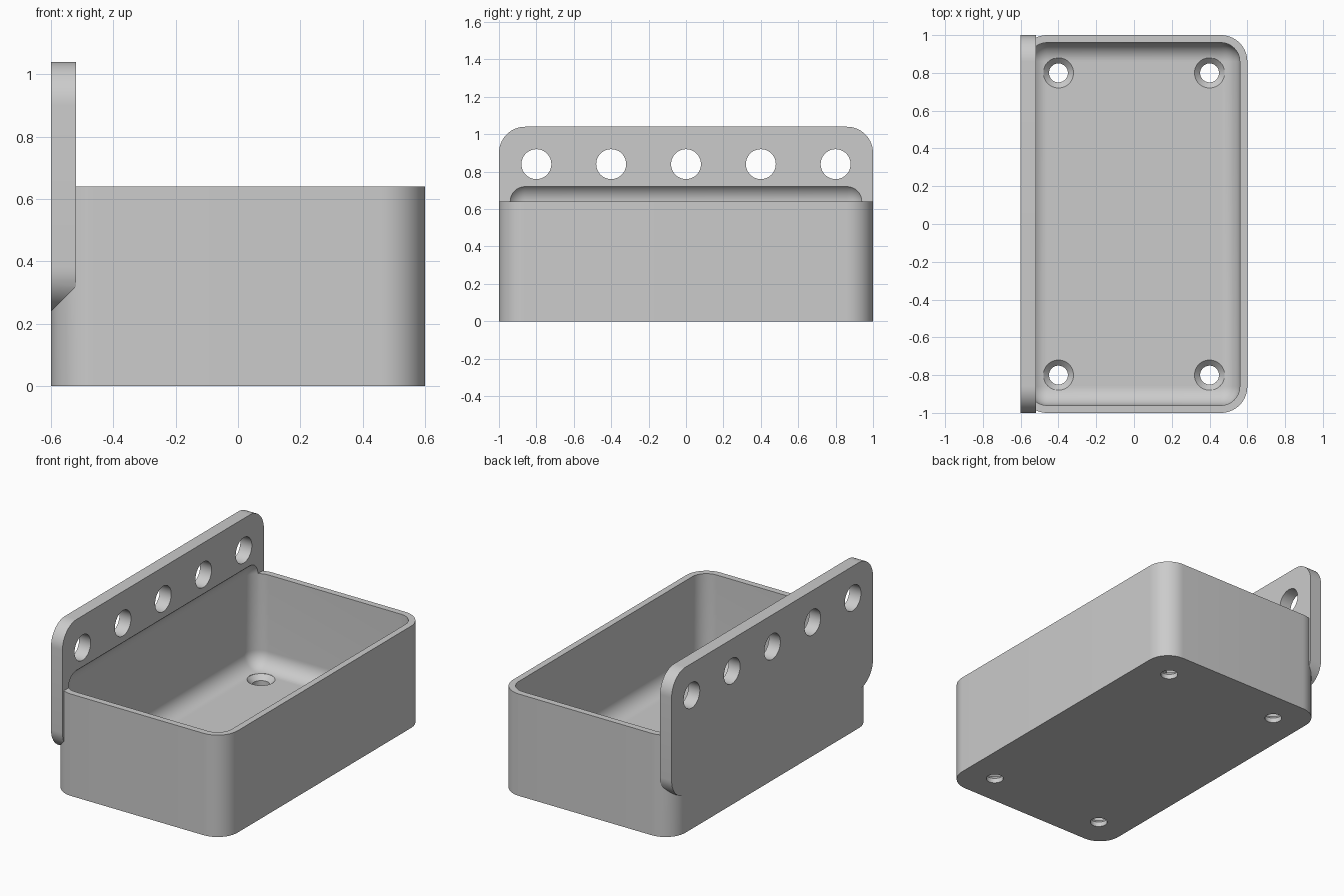
import bpy, bmesh
from math import pi, radians
from mathutils import Matrix, Vector

default = bpy.data.objects.get("Cube")
if default:
    bpy.data.objects.remove(default, do_unlink=True)

grey = bpy.data.materials.new("plain grey")
grey.use_nodes = True
colour = (0.6, 0.6, 0.6, 1)
grey.diffuse_color = colour
grey.node_tree.nodes["Principled BSDF"].inputs["Base Color"].default_value = colour


def make_object(name, bm):
    bmesh.ops.recalc_face_normals(bm, faces=bm.faces)
    mesh = bpy.data.meshes.new(name)
    bm.to_mesh(mesh)
    bm.free()
    mesh.materials.append(grey)
    obj = bpy.data.objects.new(name, mesh)
    bpy.context.collection.objects.link(obj)
    return obj


def rounded_block(name, low, high, radius, axis=None, segments=14):
    """Block with rounded edges: only those along one axis, or all of them."""
    low, high = Vector(low), Vector(high)
    bm = bmesh.new()
    bmesh.ops.create_cube(bm, size=1)
    bmesh.ops.scale(bm, vec=high - low, verts=bm.verts)
    bmesh.ops.translate(bm, vec=(low + high) / 2, verts=bm.verts)
    edges = [e for e in bm.edges if axis is None or
             abs((e.verts[0].co - e.verts[1].co).normalized()[axis]) > 0.9]
    bmesh.ops.bevel(bm, geom=edges, offset=radius, segments=segments,
                    profile=0.5, affect='EDGES')
    return make_object(name, bm)


def combine(target, other, operation):
    """Apply a boolean to the target, then discard the helper."""
    other.hide_render = True
    mod = target.modifiers.new(operation.lower(), 'BOOLEAN')
    mod.operation = operation
    mod.solver = 'EXACT'
    mod.object = other
    bpy.context.view_layer.objects.active = target
    bpy.ops.object.modifier_apply(modifier=mod.name)
    bpy.data.objects.remove(other, do_unlink=True)


# Tray body with rounded upright corners
tray = rounded_block("wall_tray", (-0.6, -1, 0), (0.6, 1, 0.64), 0.14, axis=2)

# Upright mounting plate along the left edge
plate = rounded_block("mounting_plate", (-0.6, -1, 0.24), (-0.52, 1, 1.04), 0.14, axis=0)
combine(tray, plate, 'UNION')

# Hollow inside, filleted all round, also biting into the plate
cavity = rounded_block("cavity_cutter", (-0.56, -0.96, 0.06), (0.56, 0.96, 0.74), 0.1)
combine(tray, cavity, 'DIFFERENCE')

# Row of five holes through the plate
bm = bmesh.new()
for i in range(-2, 3):
    place = Matrix.Translation((-0.56, 0.4 * i, 0.84)) @ Matrix.Rotation(pi / 2, 4, 'Y')
    bmesh.ops.create_cone(bm, cap_ends=True, segments=48, radius1=0.08,
                          radius2=0.08, depth=0.3, matrix=place)
combine(tray, make_object("plate_hole_cutter", bm), 'DIFFERENCE')

# Four countersunk holes through the floor
profile = [(0, -0.1), (0.05, -0.1), (0.05, 0.03), (0.08, 0.06), (0.08, 0.14), (0, 0.14)]
bm = bmesh.new()
for x in (-0.4, 0.4):
    for y in (-0.8, 0.8):
        verts = [bm.verts.new((x + r, y, z)) for r, z in profile]
        edges = [bm.edges.new(pair) for pair in zip(verts, verts[1:])]
        bmesh.ops.spin(bm, geom=verts + edges, cent=(x, y, 0), axis=(0, 0, 1),
                       angle=2 * pi, steps=48)
bmesh.ops.remove_doubles(bm, verts=bm.verts, dist=0.0001)
combine(tray, make_object("floor_hole_cutter", bm), 'DIFFERENCE')

# Smooth the rounded parts, keep the rims crisp
bpy.ops.object.select_all(action='DESELECT')
tray.select_set(True)
bpy.context.view_layer.objects.active = tray
bpy.ops.object.shade_smooth_by_angle(angle=radians(25))
